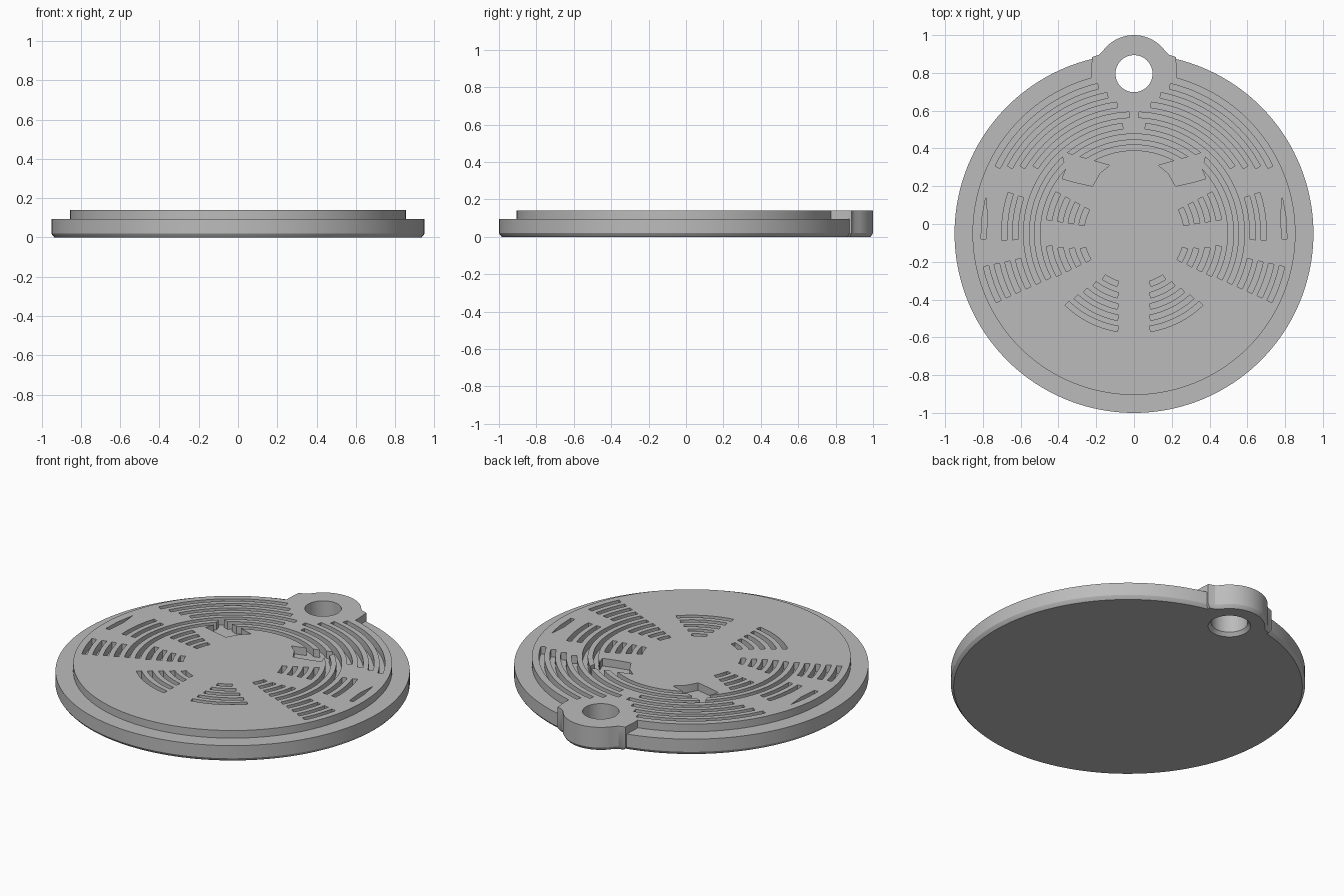
import bpy, bmesh
from math import sin, cos, asin, acos, radians, degrees, pi

cube = bpy.data.objects.get("Cube")
if cube:
    bpy.data.objects.remove(cube, do_unlink=True)

CY = -0.05            # centre of the disc
LUG_Y = 0.796         # centre of the key ring hole
BASE_TOP, TOP = 0.095, 0.14

grey = bpy.data.materials.new("plain grey")
grey.use_nodes = True
grey.diffuse_color = (0.5, 0.5, 0.5, 1)
grey.node_tree.nodes["Principled BSDF"].inputs["Base Color"].default_value = (0.5, 0.5, 0.5, 1)


def circle(r, n):
    return [(r * cos(2 * pi * i / n), r * sin(2 * pi * i / n)) for i in range(n)]


def add_prism(bm, outline, levels, cy=0.0):
    """Stack scaled copies of an outline at (z, scale) levels and cap both ends."""
    rings = [[bm.verts.new((x * s, y * s + cy, z)) for x, y in outline] for z, s in levels]
    n = len(outline)
    for lo, hi in zip(rings, rings[1:]):
        for i in range(n):
            j = (i + 1) % n
            bm.faces.new((lo[i], lo[j], hi[j], hi[i]))
    bm.faces.new(rings[0][::-1])
    bm.faces.new(rings[-1])


def finish(name, bm):
    bmesh.ops.recalc_face_normals(bm, faces=bm.faces)
    mesh = bpy.data.meshes.new(name)
    bm.to_mesh(mesh)
    bm.free()
    mesh.materials.append(grey)
    obj = bpy.data.objects.new(name, mesh)
    bpy.context.collection.objects.link(obj)
    return obj


def prism(name, outline, levels, cy=0.0):
    bm = bmesh.new()
    add_prism(bm, outline, levels, cy)
    return finish(name, bm)


def cut(obj, cutter):
    mod = obj.modifiers.new("cut", 'BOOLEAN')
    mod.operation, mod.solver, mod.object = 'DIFFERENCE', 'EXACT', cutter
    mod.use_self = True
    bpy.context.view_layer.objects.active = obj
    bpy.ops.object.modifier_apply(modifier=mod.name)


# Main disc with a small rounded lower edge, and the raised face on it
base = prism("base_disc", circle(0.95, 160),
             [(0, 0.984), (0.008, 0.992), (0.02, 1), (BASE_TOP, 1)], CY)
face = prism("raised_face", circle(0.855, 160), [(0.09, 1), (TOP, 1)], CY)

# Key ring lug: round top flaring into the disc
arc = [(0.204 * cos(radians(a)), 0.204 * sin(radians(a))) for a in range(30, 151, 5)]
flare = [(0.222, -0.05), (0.227, 0), (0.222, 0.088), (0.185, 0.1)]
lug_outline = flare + [p for p in arc if abs(p[0]) < 0.17] + [(-x, y) for x, y in flare[::-1]]
lug = prism("key_ring_lug", lug_outline,
            [(0, 0.93), (0.008, 0.965), (0.02, 1), (TOP, 1)], LUG_Y)

# Key ring hole, widened at the underside
hole = prism("hole_cutter", circle(0.098, 64),
             [(-0.01, 1.25), (0.02, 1), (0.3, 1)], LUG_Y)

# Curved grooves, all concentric, as bands of equal pitch
grooves = bmesh.new()
WIDTH, PITCH, FIRST = 0.029, 0.058, 0.266


def inner(k):
    return FIRST + PITCH * k


def mid(k):
    return inner(k) + WIDTH / 2


def groove(r0, r1, a0, a1):
    n = max(3, int(abs(a1 - a0) / 3))
    angles = [radians(a0 + (a1 - a0) * i / n) for i in range(n + 1)]
    outline = [(r1 * cos(a), r1 * sin(a)) for a in angles]
    outline += [(r0 * cos(a), r0 * sin(a)) for a in angles[::-1]]
    add_prism(grooves, outline, [(0.05, 1), (0.2, 1)], CY)


def pair(k, a0, a1):
    for s, e in ((a0, a1), (180 - a1, 180 - a0)):
        groove(inner(k), inner(k) + WIDTH, s, e)


def tilt(offset, k):
    return degrees(asin(offset / mid(k)))


# Lower pair of fans
for k in range(5):
    pair(k, -degrees(acos(0.085 / mid(k))), -35.2 - tilt(0.097, k))

# Upper side fans, and the short inner parts of the lower side fans
for k in range(4):
    pair(k, 9, 28)
    pair(k, -26 - tilt(0.025, k), -16 + 2.5 * k)

# Bands that sweep from the top down into the lower side fans
groove(inner(3), inner(3) + WIDTH, 56, 124)
low = -24.5 - tilt(0.03, 4)
groove(inner(4), inner(4) + WIDTH, low, 180 - low)
pair(5, -24.5 - tilt(0.03, 5), 90 - tilt(0.06, 5))

# Outer bands: top arcs, middle bars and lower side fans
for k, gap in zip(range(6, 10), (0.025, 0.09, 0.14, 0.19)):
    pair(k, tilt(0.35, k), 90 - tilt(gap, k))
    pair(k, -24.5 - tilt(0.03, k), -12.5)
for k in (6, 7):
    pair(k, -3, 18)

# Slim side crescents and leaf pockets
crescent = [(0.785, 0.19), (0.775, 0.08), (0.785, -0.03), (0.81, -0.03), (0.805, 0.08)]
leaf = [(0.385, 0.44), (0.34, 0.42), (0.13, 0.36), (0.18, 0.32),
        (0.22, 0.25), (0.31, 0.27), (0.38, 0.29), (0.36, 0.34)]
for shape in (crescent, leaf):
    for side in (1, -1):
        add_prism(grooves, [(side * x, y) for x, y in shape], [(0.05, 1), (0.2, 1)], CY)
groove_cutter = finish("groove_cutter", grooves)

# Cut the parts, drop the cutters and shade
cut(face, groove_cutter)
for part in (base, face, lug):
    cut(part, hole)
for helper in (hole, groove_cutter):
    bpy.data.objects.remove(helper, do_unlink=True)
bpy.ops.object.select_all(action='DESELECT')
for part in (base, face, lug):
    part.select_set(True)
bpy.context.view_layer.objects.active = base
bpy.ops.object.shade_smooth_by_angle(angle=radians(25))
